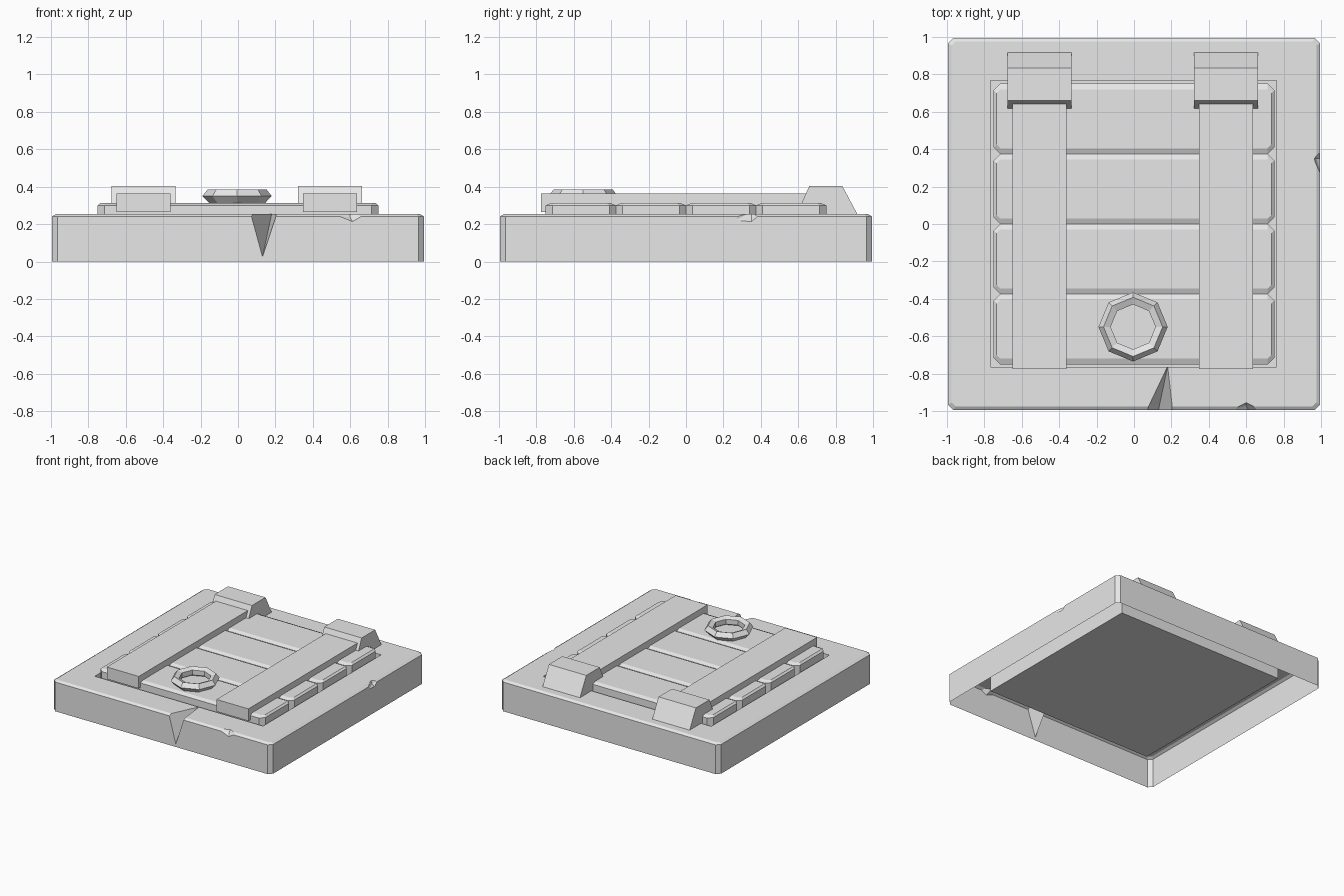
import bpy, bmesh, math

if "Cube" in bpy.data.objects:
    bpy.data.objects.remove(bpy.data.objects["Cube"])

grey = bpy.data.materials.new("stone_grey")
grey.diffuse_color = (0.8, 0.8, 0.8, 1)
grey.use_nodes = True
grey.node_tree.nodes["Principled BSDF"].inputs["Base Color"].default_value = grey.diffuse_color


def finish(bm, name):
    bmesh.ops.recalc_face_normals(bm, faces=bm.faces)
    me = bpy.data.meshes.new(name)
    bm.to_mesh(me)
    bm.free()
    me.materials.append(grey)
    ob = bpy.data.objects.new(name, me)
    bpy.context.collection.objects.link(ob)
    return ob


def hull(name, pts):
    """Convex solid around a few points."""
    bm = bmesh.new()
    for p in pts:
        bm.verts.new(p)
    res = bmesh.ops.convex_hull(bm, input=bm.verts)
    junk = [g for g in set(res["geom_interior"]) | set(res["geom_unused"])
            if isinstance(g, bmesh.types.BMVert)]
    if junk:
        bmesh.ops.delete(bm, geom=junk, context='VERTS')
    bmesh.ops.dissolve_limit(bm, angle_limit=0.01, verts=bm.verts, edges=bm.edges)
    return finish(bm, name)


def box(name, x0, x1, y0, y1, z0, z1):
    return hull(name, [(x, y, z) for x in (x0, x1) for y in (y0, y1) for z in (z0, z1)])


def octagon(x, y0, y1, c, z):
    """Rectangle with cut corners at height z."""
    pts = []
    for sx in (-1, 1):
        for ye, s in ((y0, 1), (y1, -1)):
            pts += [(sx * (x - c), ye, z), (sx * x, ye + s * c, z)]
    return pts


# frame: chamfered block with a recess and chipped edges, open underneath
frame = hull("frame", octagon(0.995, -0.995, 0.995, 0.03, 0)
             + octagon(0.995, -0.995, 0.995, 0.03, 0.24)
             + octagon(0.975, -0.975, 0.975, 0.02, 0.253))
cutters = [
    box("recess_cutter", -0.767, 0.763, -0.765, 0.768, 0.09, 0.4),
    hull("crack_cutter", [(0.18, -0.76, 0.2535), (0.06, -1.01, 0.258), (0.21, -1.01, 0.258),
                          (0.13, -1.0, 0.02), (0.13, -1.02, 0.02), (0.14, -0.96, 0.22),
                          (0.14, -0.97, 0.3)]),
    hull("front_chip_cutter", [(0.48, -1.01, 0.256), (0.72, -1.01, 0.26), (0.6, -0.95, 0.26),
                               (0.62, -1.01, 0.20), (0.6, -0.97, 0.235)]),
    hull("side_chip_cutter", [(1.01, 0.24, 0.21), (1.01, 0.42, 0.262), (0.96, 0.35, 0.262),
                              (1.01, 0.35, 0.20), (0.975, 0.35, 0.23), (1.01, 0.24, 0.25)]),
]
for c in cutters:
    m = frame.modifiers.new(c.name, 'BOOLEAN')
    m.operation = 'DIFFERENCE'
    m.solver = 'EXACT'
    m.object = c
deps = bpy.context.evaluated_depsgraph_get()
bm = bmesh.new()
bm.from_mesh(bpy.data.meshes.new_from_object(frame.evaluated_get(deps)))
under = [f for f in bm.faces if f.normal.z < -0.9 and f.calc_center_median().z < 0.01]
bmesh.ops.delete(bm, geom=under, context='FACES')
frame.modifiers.clear()
bm.to_mesh(frame.data)
bm.free()
for c in cutters:
    bpy.data.objects.remove(c)

# door planks with cut corners and shallow top chamfers
for i in range(4):
    y0 = -0.75 + i * 0.375
    y1 = y0 + 0.375
    hull(f"plank_{i + 1}", octagon(0.75, y0, y1, 0.035, 0.091)
         + octagon(0.75, y0, y1, 0.035, 0.3)
         + octagon(0.735, y0 + 0.03, y1 - 0.03, 0.02, 0.313))

# metal straps and hinge blocks
for side, cx in (("left", -0.505), ("right", 0.492)):
    box(f"{side}_strap", cx - 0.145, cx + 0.145, -0.775, 0.68, 0.265, 0.364)
    profile = [(0.59, 0.25), (0.66, 0.405), (0.835, 0.405), (0.918, 0.25)]
    hull(f"{side}_hinge", [(cx + s * 0.17, y, z) for s in (-1, 1) for y, z in profile])

# eight-sided pull ring
bm = bmesh.new()
section = [(0.185, 0.35), (0.158, 0.385), (0.12, 0.37), (0.12, 0.33), (0.15, 0.313)]
rings = []
for k in range(8):
    a = k * math.pi / 4
    rings.append([bm.verts.new((-0.005 + r * math.sin(a), -0.55 + r * math.cos(a), z))
                  for r, z in section])
n = len(section)
for k in range(8):
    p, q = rings[k], rings[(k + 1) % 8]
    for j in range(n):
        bm.faces.new((p[j], q[j], q[(j + 1) % n], p[(j + 1) % n]))
finish(bm, "pull_ring")
